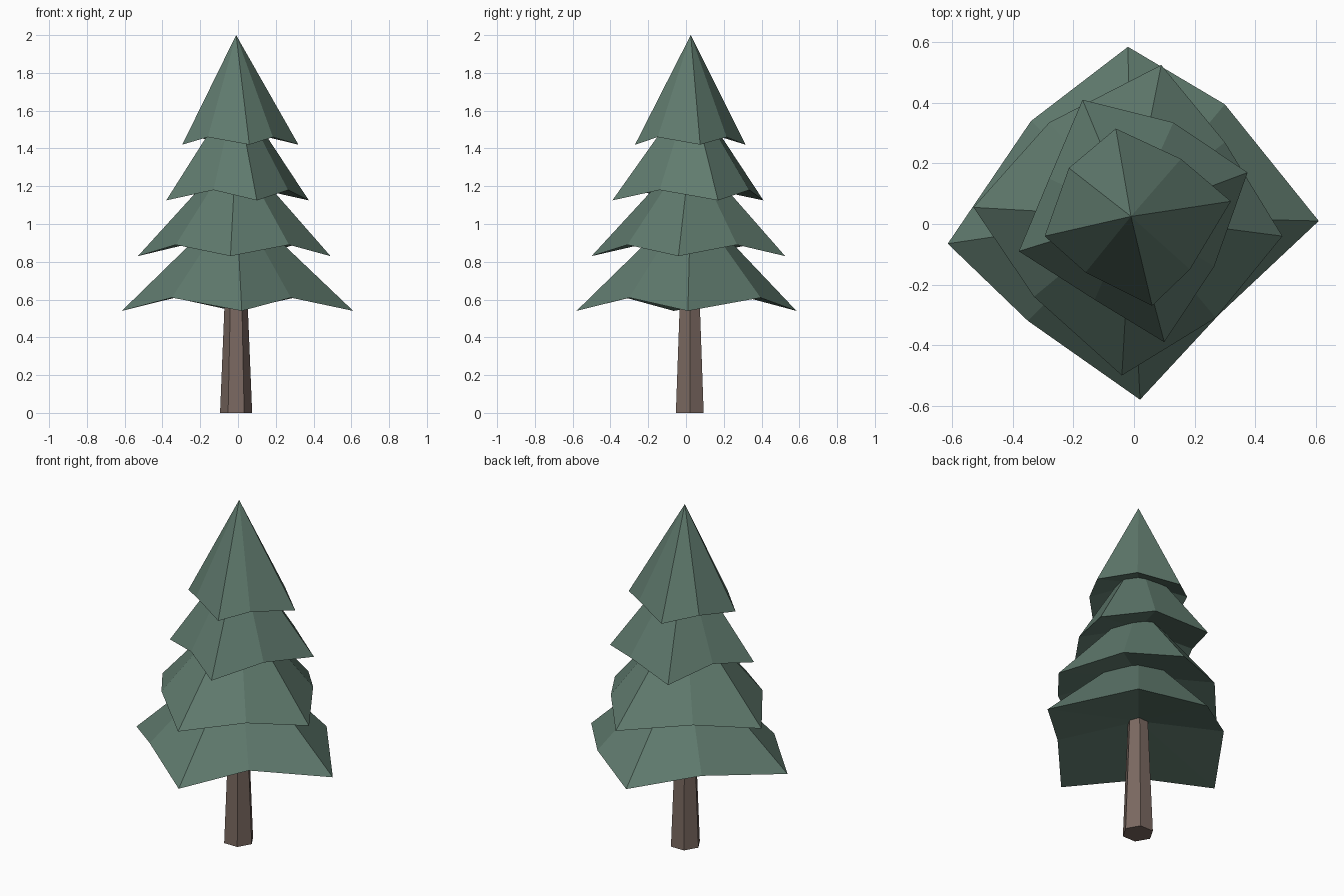
import bpy
import bmesh
from math import radians
from mathutils import Matrix

cube = bpy.data.objects.get("Cube")
if cube:
    bpy.data.objects.remove(cube)

AXIS_X, AXIS_Y = -0.01, 0.025


def make_material(name, rgb):
    mat = bpy.data.materials.new(name)
    mat.use_nodes = True
    mat.diffuse_color = (*rgb, 1)
    mat.node_tree.nodes["Principled BSDF"].inputs["Base Color"].default_value = (*rgb, 1)
    return mat


def add_object(name, bm, mat):
    bmesh.ops.recalc_face_normals(bm, faces=bm.faces)
    mesh = bpy.data.meshes.new(name)
    bm.to_mesh(mesh)
    bm.free()
    mesh.materials.append(mat)
    obj = bpy.data.objects.new(name, mesh)
    bpy.context.collection.objects.link(obj)
    return obj


def add_tier(name, tip_z, dip_z, peak_z, tips, dips, mat):
    """Drooping star-shaped cone: low outer tips alternate with higher dips."""
    bm = bmesh.new()
    rim = []
    for tip, dip in zip(tips, dips):
        rim.append(bm.verts.new((*tip, tip_z)))
        rim.append(bm.verts.new((*dip, dip_z)))
    peak = bm.verts.new((AXIS_X, AXIS_Y, peak_z))
    hollow = bm.verts.new((AXIS_X, AXIS_Y, dip_z + 0.08))
    for i, vert in enumerate(rim):
        following = rim[(i + 1) % len(rim)]
        bm.faces.new((vert, following, peak))
        bm.faces.new((following, vert, hollow))
    return add_object(name, bm, mat)


green = make_material("pine green", (0.117, 0.197, 0.156))
brown = make_material("bark brown", (0.195, 0.14, 0.118))

# Tapered six-sided trunk
trunk_height = 0.8
bm = bmesh.new()
bmesh.ops.create_cone(
    bm, cap_ends=True, segments=6, radius1=0.085, radius2=0.052, depth=trunk_height,
    matrix=Matrix.Translation((AXIS_X, AXIS_Y - 0.005, trunk_height / 2))
    @ Matrix.Rotation(radians(30), 4, "Z"))
# Turn a flat side to the front
low = min(bm.verts, key=lambda v: v.co.y)
if sum(abs(v.co.y - low.co.y) < 0.01 and v.co.z < 0.1 for v in bm.verts) < 2:
    bmesh.ops.rotate(bm, verts=bm.verts, cent=(AXIS_X, AXIS_Y - 0.005, 0),
                     matrix=Matrix.Rotation(radians(30), 3, "Z"))
add_object("trunk", bm, brown)

# Foliage tiers, rim points run counter-clockwise from the left side
add_tier("foliage_bottom", 0.54, 0.61, 1.13,
         [(0.61, 0.01), (-0.02, 0.585), (-0.615, -0.065), (0.02, -0.58)],
         [(0.3, 0.395), (-0.34, 0.34), (-0.35, -0.32), (0.28, -0.3)], green)
add_tier("foliage_lower", 0.83, 0.89, 1.4,
         [(0.49, -0.04), (0.09, 0.525), (-0.53, 0.055), (-0.04, -0.5)],
         [(0.3, 0.27), (-0.28, 0.335), (-0.33, -0.24), (0.27, -0.31)], green)
add_tier("foliage_upper", 1.125, 1.18, 1.71,
         [(0.375, 0.17), (-0.17, 0.41), (-0.38, -0.09), (0.1, -0.39)],
         [(0.13, 0.335), (-0.28, 0.15), (-0.13, -0.25), (0.265, -0.14)], green)
add_tier("foliage_top", 1.42, 1.46, 2.0,
         [(0.32, 0.075), (-0.06, 0.315), (-0.295, -0.04), (0.06, -0.27)],
         [(0.155, 0.215), (-0.215, 0.185), (-0.16, -0.16), (0.185, -0.15)], green)
